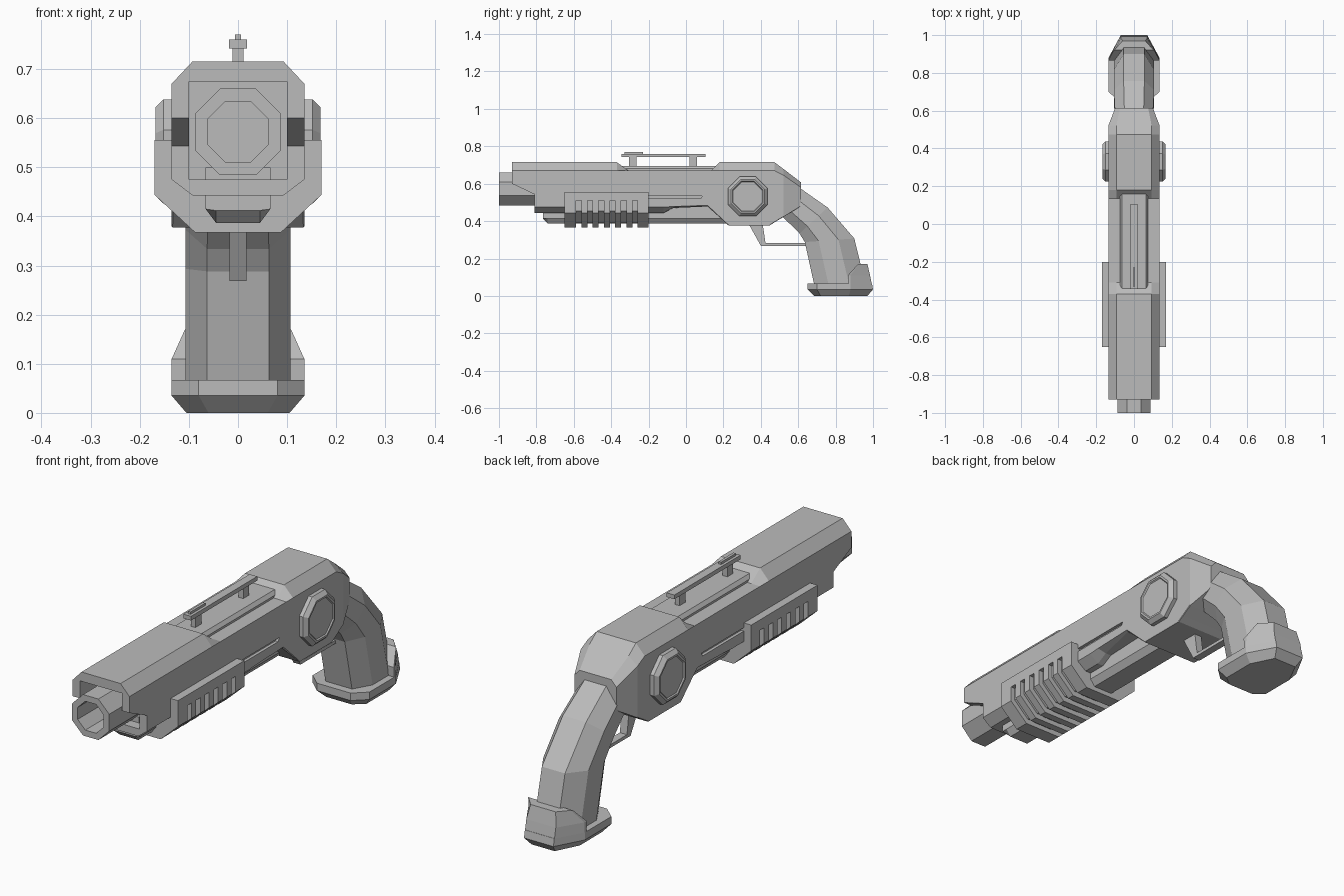
import bpy, bmesh, math
from mathutils import Vector

cube = bpy.data.objects.get("Cube")
if cube:
    bpy.data.objects.remove(cube, do_unlink=True)

grey = bpy.data.materials.new("plain grey")
grey.use_nodes = True
COLOUR = (0.5, 0.5, 0.5, 1)
grey.diffuse_color = COLOUR
grey.node_tree.nodes["Principled BSDF"].inputs["Base Color"].default_value = COLOUR


def loft(name, rings):
    """Skin a list of closed rings with equal point counts and cap both ends."""
    bm = bmesh.new()
    loops = [[bm.verts.new(p) for p in ring] for ring in rings]
    n = len(loops[0])
    for a, b in zip(loops, loops[1:]):
        for i in range(n):
            j = (i + 1) % n
            bm.faces.new((a[i], a[j], b[j], b[i]))
    bm.faces.new(loops[0])
    bm.faces.new(loops[-1][::-1])
    bmesh.ops.remove_doubles(bm, verts=bm.verts, dist=0.0002)
    bmesh.ops.recalc_face_normals(bm, faces=bm.faces)
    mesh = bpy.data.meshes.new(name)
    bm.to_mesh(mesh)
    bm.free()
    mesh.materials.append(grey)
    obj = bpy.data.objects.new(name, mesh)
    bpy.context.collection.objects.link(obj)
    return obj


def mirror_ring(half, y):
    """Symmetric ring in the xz plane from its +x half."""
    return [(x, y, z) for x, z in half] + [(-x, y, z) for x, z in reversed(half)]


def slab(name, profile, x0, x1):
    """Side profile (y, z) extruded across x."""
    return loft(name, [[(x, y, z) for y, z in profile] for x in (x0, x1)])


def box(name, x, y0, y1, z0, z1):
    return slab(name, [(y0, z0), (y1, z0), (y1, z1), (y0, z1)], -x, x)


def octagon(apothem):
    r = apothem / math.cos(math.pi / 8)
    return [(r * math.cos(a), r * math.sin(a))
            for a in (math.pi / 8 + i * math.pi / 4 for i in range(8))]


def cut(target, cutter):
    cutter.hide_render = True
    mod = target.modifiers.new("cut", 'BOOLEAN')
    mod.operation = 'DIFFERENCE'
    mod.solver = 'EXACT'
    mod.object = cutter
    bpy.context.view_layer.objects.active = target
    bpy.ops.object.modifier_apply(modifier=mod.name)
    bpy.data.objects.remove(cutter, do_unlink=True)


# Main body: y, bottom half width, bottom z, lower side z, side half width,
# shoulder z, top half width, top z
BODY = [
    (-.93, .093, .443, .475, .135, .67, .093, .715),
    (-.37, .093, .443, .475, .135, .67, .093, .715),
    (-.31, .093, .443, .475, .135, .67, .093, .671),
    (-.12, .093, .443, .475, .135, .67, .093, .671),
    (-.07, .093, .470, .478, .135, .67, .093, .671),
    (.115, .128, .478, .484, .135, .67, .093, .671),
    (.135, .130, .460, .466, .135, .67, .093, .671),
    (.18, .132, .420, .424, .135, .67, .093, .715),
    (.227, .133, .377, .380, .135, .67, .093, .715),
    (.447, .133, .377, .380, .135, .67, .093, .715),
    (.473, .133, .393, .396, .135, .67, .093, .715),
    (.522, .133, .423, .426, .135, .645, .093, .678),
    (.615, .098, .480, .484, .100, .580, .075, .607),
]
body = loft("body", [mirror_ring([(b, zb), (h, zl), (h, zs), (t, zt)], y)
                     for y, b, zb, zl, h, zs, t, zt in BODY])

# Muzzle pocket, undercut nose and side grooves
cut(body, box("pocket_cutter", .1, -1, -.7, .475, .675))
cut(body, slab("nose_cutter", [(-1, .60), (-.93, .60), (-.81, .543),
                               (-.81, .4), (-1, .4)], -.2, .2))
for s in (-1, 1):
    groove = [(-.25, .52), (.08, .52), (.088, .535), (-.25, .535)]
    cut(body, slab("groove_cutter", groove, s * .122, s * .2))

# Octagonal barrel with an open bore
barrel = loft("barrel", [[(x, y, .572 + z) for x, z in octagon(a)]
                         for y, a in ((-.6, .088), (-1, .088), (-1, .062), (-.75, .062))])

# Tube below the barrel, with a chamfered nose
lower_tube = loft("lower_tube", [
    mirror_ring([(.045, zb), (.066, .415), (.066, .50)], y)
    for y, zb in ((-.765, .412), (-.74, .387), (.24, .387))])

# Ribbed handguard: rib and groove sections alternate
RIB = [(.087, .367), (.17, .444), (.17, .51), (.17, .51), (.17, .555)]
GROOVE = [(.08, .39), (.15, .455), (.15, .51), (.17, .51), (.17, .555)]
rings = [mirror_ring(RIB, -.65)]
for i in range(6):
    y = -.573 + i * .06
    rings += [mirror_ring(half, y + d) for half, d in
              ((RIB, -.014), (GROOVE, -.014), (GROOVE, .014), (RIB, .014))]
rings.append(mirror_ring(RIB, -.2))
handguard = loft("handguard", rings)

# Raised top strip with the sight rail on two posts
top_strip = loft("top_strip", [mirror_ring([(.075, .66), (.075, .68), (.063, .695)], y)
                               for y in (-.36, .172)])
box("sight_rail", .018, -.345, .105, .742, .76)
box("sight_bead", .006, -.33, -.23, .755, .77)
for name, y in (("front_sight_post", -.285), ("rear_sight_post", .04)):
    box(name, .011, y - .02, y + .02, .685, .75)

# Bevelled octagonal side discs with a shallow dished face
for name, s in (("left_disc", 1), ("right_disc", -1)):
    loft(name, [[(s * x, .33 + y, .532 + z) for y, z in octagon(a)]
                for x, a in ((.12, .106), (.152, .106), (.168, .09),
                             (.168, .082), (.163, .078))])

# Trigger guard
slab("trigger_guard", [(.335, .385), (.40, .268), (.65, .268), (.65, .282),
                       (.425, .282), (.41, .385)], -.017, .017)

# Curved grip: front and back points (y, z) of each section
GRIP = [((.49, .45), (.59, .59)), ((.607, .334), (.757, .473)),
        ((.635, .288), (.90, .307)), ((.69, .04), (.965, .04))]
SECTION = [(.063, 0), (.107, .28), (.107, .68), (.055, 1)]
rings = []
for i, (f, b) in enumerate(GRIP):
    f, b = Vector(f), Vector(b)
    k = .92 if i == 0 else 1
    half = [(x * k, *f.lerp(b, t)) for x, t in SECTION]
    rings.append(half + [(-x, y, z) for x, y, z in reversed(half)])
grip = loft("grip", rings)


def plan_ring(half, z):
    return [(x, y, z) for x, y in half] + [(-x, y, z) for x, y in reversed(half)]


# Grip cap: base plate and raised heel
OUTLINE = [(.08, .65), (.135, .70), (.135, .88), (.07, 1.0)]
BOTTOM = [(.06, .685), (.105, .72), (.105, .87), (.055, .97)]
grip_cap = loft("grip_cap", [plan_ring(BOTTOM, 0), plan_ring(OUTLINE, .035),
                             plan_ring([(.08, .65), (.135, .70), (.135, .88), (.07, .994)], .067)])
grip_heel = loft("grip_heel", [
    plan_ring([(.135, .868), (.135, .88), (.07, .994)], .06),
    plan_ring([(.135, .865), (.133, .88), (.07, .984)], .11),
    plan_ring([(.108, .92), (.100, .925), (.06, .97)], .17)])
